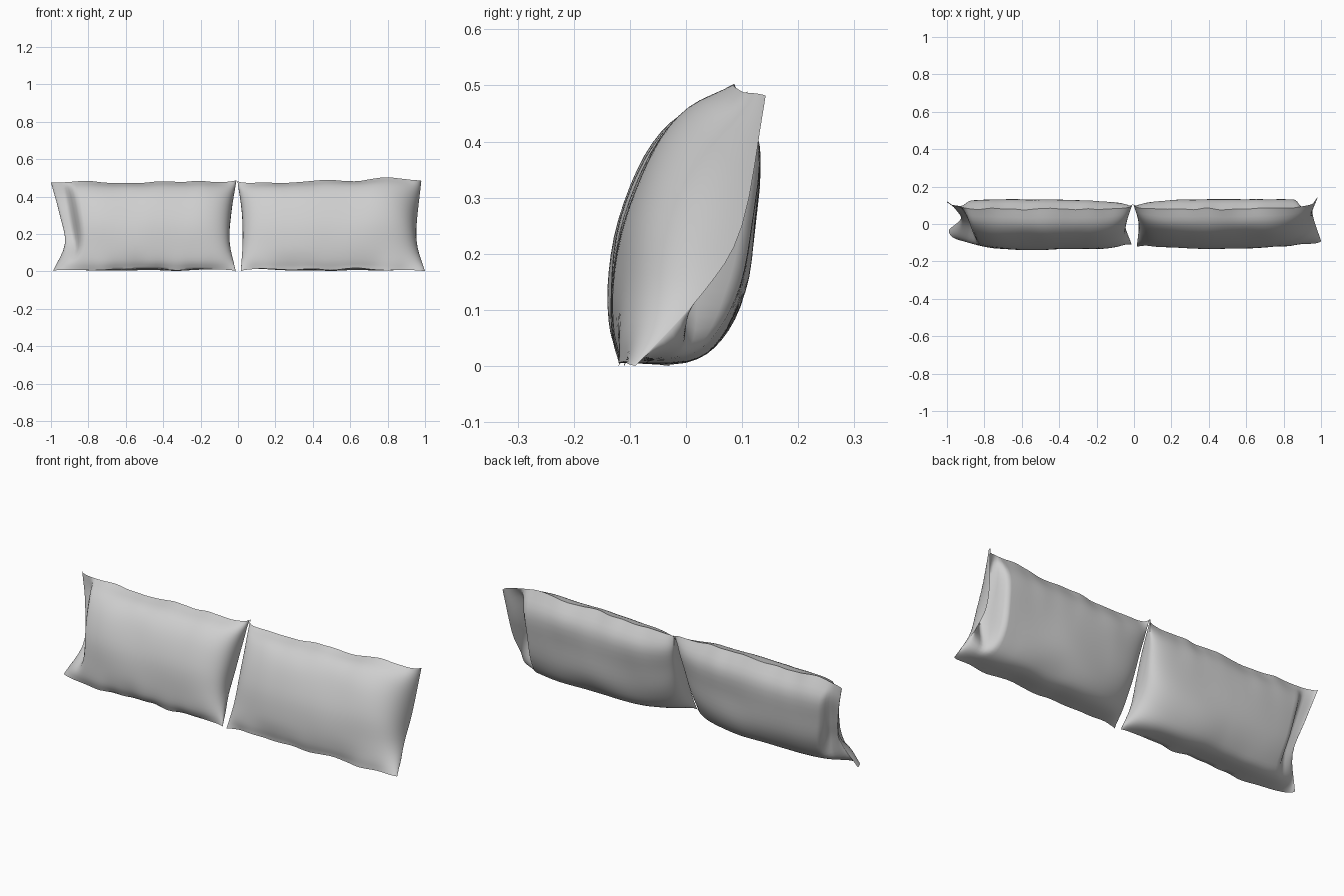
import bpy, bmesh, math
from mathutils import Vector, noise

cube = bpy.data.objects.get("Cube")
if cube:
    bpy.data.objects.remove(cube, do_unlink=True)

fabric = bpy.data.materials.new("light grey fabric")
fabric.use_nodes = True
GREY = (0.62, 0.62, 0.62, 1)
fabric.diffuse_color = GREY
fabric.node_tree.nodes["Principled BSDF"].inputs["Base Color"].default_value = GREY

# Leaning cushion section (y, z), from the bottom seam to the top seam
FRONT = [(-.115, .01), (-.134, .06), (-.137, .14), (-.12, .26), (-.072, .375), (-.008, .447), (.08, .477)]
BACK = [(-.115, .01), (0, .006), (.06, .046), (.102, .13), (.12, .25), (.13, .38), (.08, .477)]
STEPS = 4
STATIONS = 80


def smooth_path(points):
    """Sample a smooth curve through the points."""
    p = [Vector(q) for q in points]
    p = [2 * p[0] - p[1]] + p + [2 * p[-1] - p[-2]]
    out = []
    for i in range(1, len(p) - 2):
        a, b, c, d = p[i - 1:i + 3]
        for s in range(STEPS):
            t = s / STEPS
            out.append(.5 * (2 * b + (c - a) * t + (2 * a - 5 * b + 4 * c - d) * t * t
                             + (3 * b - a - 3 * c + d) * t ** 3))
    return out + [p[-2]]


def at(path, v):
    f = v * (len(path) - 1)
    i = min(int(f), len(path) - 2)
    return path[i].lerp(path[i + 1], f - i)


def pinch(a, power, root):
    return 1 - max(0, 1 - a ** power) ** (1 / root)


def ramp(x, low, high):
    t = min(1, max(0, (x - low) / (high - low)))
    return t * t * (3 - 2 * t)


# End closing curves for the (front, back) faces
OUTER = [(5, 1.3), (5, 1.3)]
INNER = [(7, 1.6), (3.5, 1.4)]


def cushion(name, right_seam, left_seam, flap_end, flap, slim, tilt, seed):
    """flap gives how far the front and back are pressed together near flap_end (-1 right, 1 left)."""
    seams = [smooth_path(right_seam), smooth_path(left_seam)]
    profiles = [smooth_path(FRONT), smooth_path(BACK)]
    n = len(profiles[0]) - 1
    bm = bmesh.new()
    rows = []
    for s in range(STATIONS + 1):
        a = -math.cos(math.pi * s / STATIONS)
        u = (a + 1) / 2
        shapes = OUTER if a * flap_end > 0 else INNER
        sides = [[], []]
        for i in range(n + 1):
            v = i / n
            ends = [at(seam, v) for seam in seams]
            x = ends[0].x + (ends[1].x - ends[0].x) * u
            # soft dents over the faces, tighter creases by the long seams
            edge = abs(2 * v - 1) ** 3
            crease = noise.noise(Vector((x * 11, v * 2, seed))) * .012 * edge
            ripple = noise.noise(Vector((x * 7, seed, v))) * .012 * edge
            for f, sign in enumerate((-1, 1)):
                y, z = profiles[f][i]
                dent = noise.noise(Vector((x * 4, v * 3 + sign * 5, seed))) * .01 - slim[f]
                y += crease + sign * dent * (1 - edge)
                z = z * (1 + tilt * (u - .3)) + ripple
                # seam corners close the same way on both faces
                k = pinch(abs(a), *shapes[f])
                k += (pinch(abs(a), *shapes[0]) - k) * edge
                p = Vector((x, y, z)).lerp(ends[0 if a < 0 else 1], k)
                p.z = max(p.z, 0)
                sides[f].append(p)
        # flattened end flap
        for i in range(n + 1):
            w = ramp(a * flap_end, .74, .83) * ramp(i / n, .1, .5)
            p, q = sides[0][i], sides[1][i]
            sides[0][i], sides[1][i] = p.lerp(q, w * flap[0]), q.lerp(p, w * flap[1])
        rows.append([bm.verts.new(p) for p in sides[0] + sides[1][-2:0:-1]])
    m = 2 * n
    for r, q in zip(rows, rows[1:]):
        for j in range(m):
            bm.faces.new((r[j], r[(j + 1) % m], q[(j + 1) % m], q[j]))
    # close the ends into sewn seams
    bmesh.ops.remove_doubles(bm, verts=bm.verts, dist=.0002)
    bmesh.ops.recalc_face_normals(bm, faces=bm.faces)
    mesh = bpy.data.meshes.new(name)
    bm.to_mesh(mesh)
    bm.free()
    mesh.materials.append(fabric)
    obj = bpy.data.objects.new(name, mesh)
    bpy.context.collection.objects.link(obj)
    bpy.ops.object.select_all(action='DESELECT')
    obj.select_set(True)
    bpy.context.view_layer.objects.active = obj
    bpy.ops.object.shade_smooth_by_angle(angle=math.radians(60))


cushion("right_cushion",
        [(-.99, -.03, 0), (-.925, .03, .15), (-.955, .085, .31), (-1, .122, .475)],
        [(-.012, -.11, 0), (-.045, -.03, .16), (-.035, .05, .32), (-.008, .11, .488)],
        -1, (.6, .3), (0, 0), 0, 2.3)
cushion("left_cushion",
        [(.015, -.12, 0), (.025, -.03, .16), (.02, .05, .32), (-.004, .11, .49)],
        [(1, -.09, 0), (.96, .03, .13), (.955, .1, .25), (.98, .142, .482)],
        1, (0, .8), (.012, 0), .08, 7.7)
